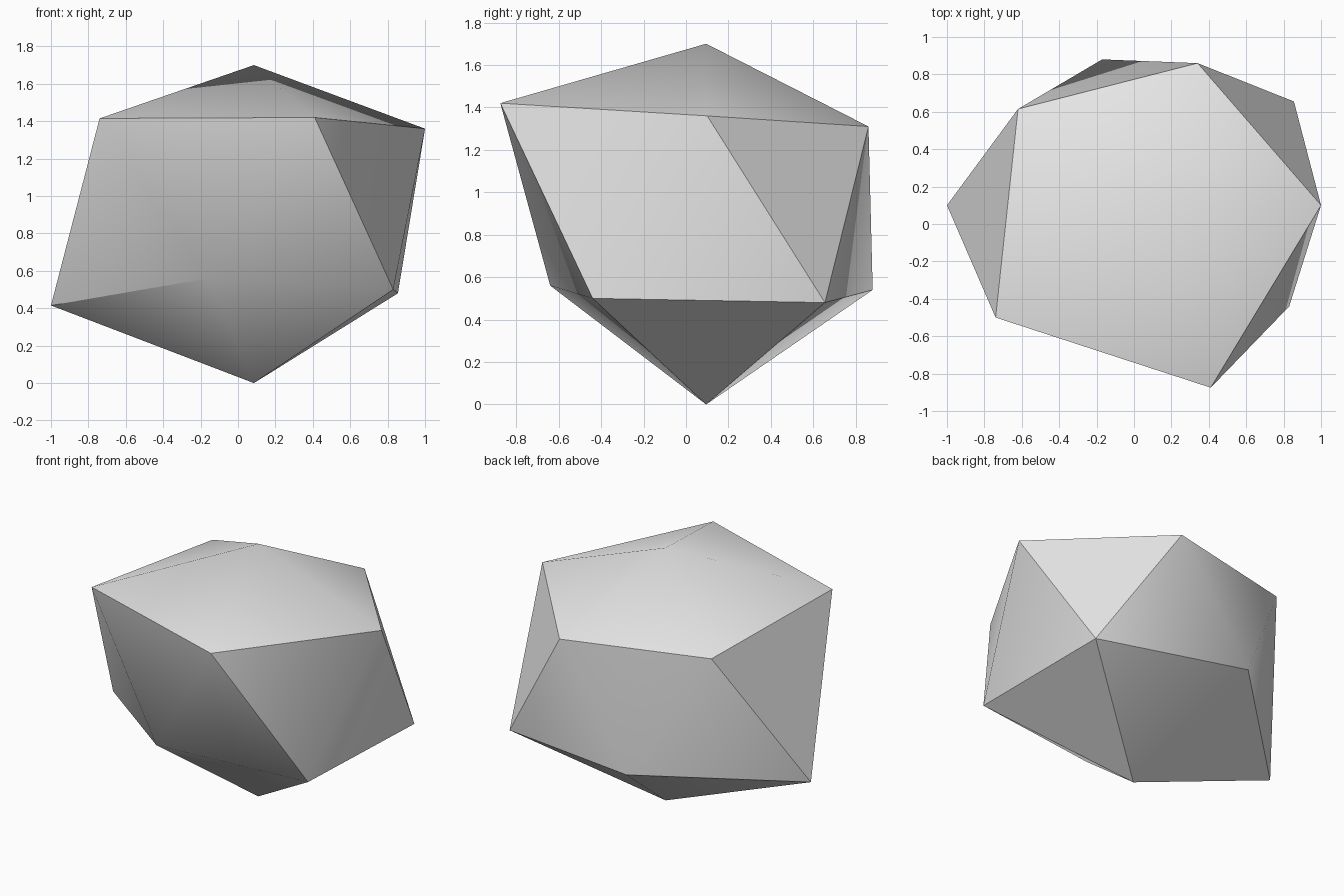
import bpy
import bmesh
import math

cube = bpy.data.objects.get("Cube")
if cube:
    bpy.data.objects.remove(cube, do_unlink=True)

# Stone colour
stone = bpy.data.materials.new("stone grey")
stone.use_nodes = True
grey = (0.8, 0.8, 0.8, 1.0)
stone.diffuse_color = grey
stone.node_tree.nodes["Principled BSDF"].inputs["Base Color"].default_value = grey

# Rock: an irregular twenty-sided boulder, two uneven rings of corners between two tips
upper_ring = [(-0.74, -0.50, 1.415), (0.41, -0.875, 1.42), (1.0, 0.10, 1.36),
              (0.34, 0.86, 1.31), (-0.62, 0.615, 1.34)]
lower_ring = [(-0.16, -0.64, 0.56), (0.83, -0.44, 0.50), (0.855, 0.655, 0.48),
              (-0.17, 0.88, 0.54), (-1.0, 0.10, 0.415)]

bm = bmesh.new()
top = bm.verts.new((0.085, 0.095, 1.70))
bottom = bm.verts.new((0.085, 0.095, 0.0))
upper = [bm.verts.new(p) for p in upper_ring]
lower = [bm.verts.new(p) for p in lower_ring]

count = len(upper)
for i in range(count):
    j = (i + 1) % count
    bm.faces.new((top, upper[i], upper[j]))          # cap
    bm.faces.new((upper[i], lower[i], upper[j]))     # side, pointing down
    bm.faces.new((lower[i], lower[j], upper[j]))     # side, pointing up
    bm.faces.new((lower[j], lower[i], bottom))       # base
bmesh.ops.recalc_face_normals(bm, faces=bm.faces[:])

mesh = bpy.data.meshes.new("rock")
bm.to_mesh(mesh)
bm.free()
mesh.materials.append(stone)

rock = bpy.data.objects.new("rock", mesh)
bpy.context.collection.objects.link(rock)

# Smooth the shallow edges, keep the strong ridges sharp
bpy.ops.object.select_all(action="DESELECT")
rock.select_set(True)
bpy.context.view_layer.objects.active = rock
bpy.ops.object.shade_smooth_by_angle(angle=math.radians(35.7))
